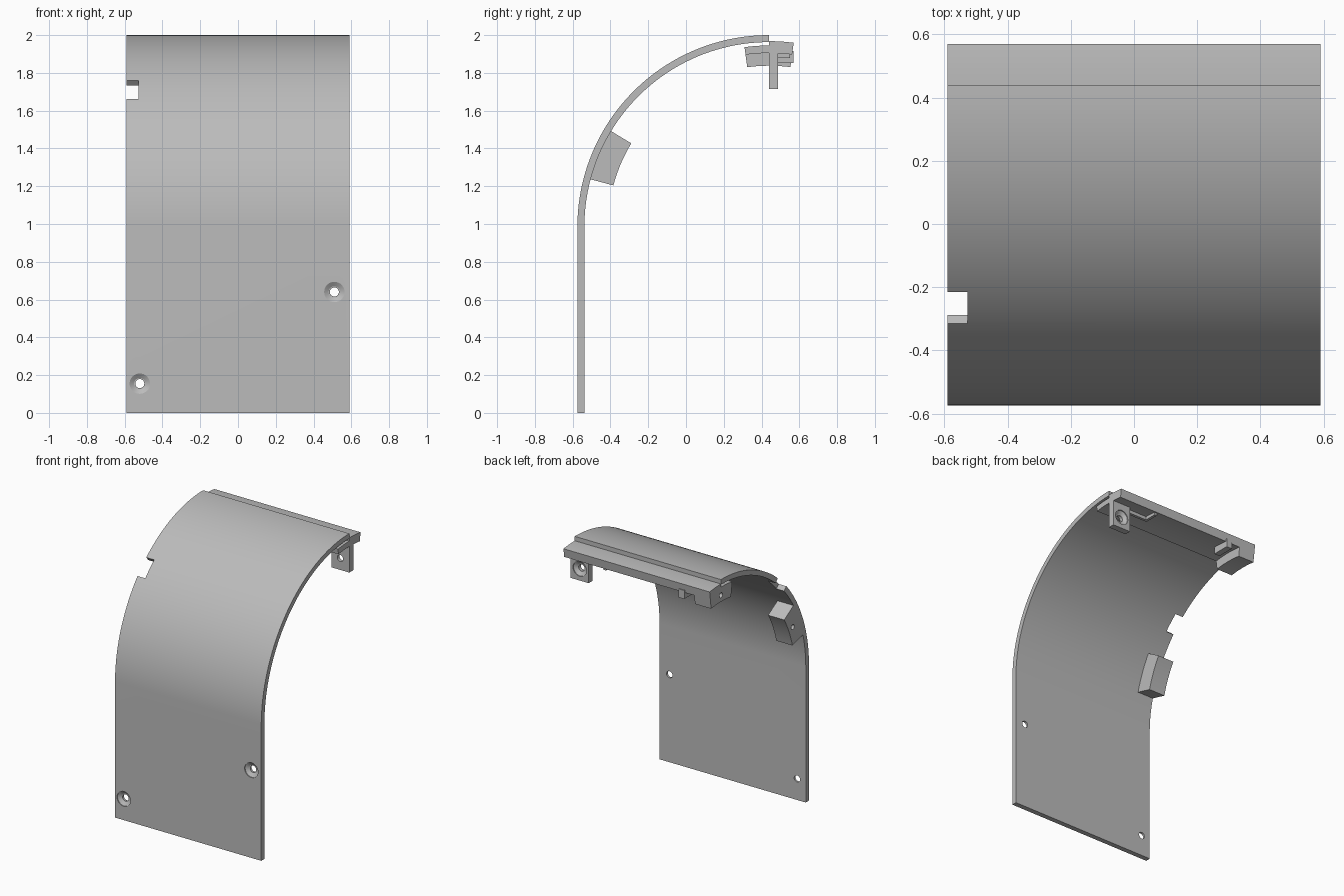
import bpy, bmesh, math
from mathutils import Matrix, Vector

cube = bpy.data.objects.get("Cube")
if cube:
    bpy.data.objects.remove(cube, do_unlink=True)

GREY = (0.5, 0.5, 0.5, 1)
mat = bpy.data.materials.new("plain grey")
mat.use_nodes = True
mat.diffuse_color = GREY
mat.node_tree.nodes["Principled BSDF"].inputs["Base Color"].default_value = GREY

# Shared arc centre, radii and half width
CY, CZ = 0.44, 0.985
R_OUT, R_IN, R_LAP, R_STRIP, R_BLOCK = 1.015, 0.978, 0.96, 0.92, 0.853
W = 0.59
LAP0, LAP1 = 97.6, 82.2


def arc(r, a0, a1, n=12):
    """Points (y, z) on the arc; 0 degrees faces the front, 90 is the top."""
    angles = [math.radians(a0 + (a1 - a0) * i / n) for i in range(n + 1)]
    return [(CY - r * math.cos(a), CZ + r * math.sin(a)) for a in angles]


def sector(r0, r1, a0, a1, n=12):
    return arc(r0, a0, a1, n) + arc(r1, a1, a0, n)


def finish(name, bm):
    bmesh.ops.recalc_face_normals(bm, faces=bm.faces)
    mesh = bpy.data.meshes.new(name)
    bm.to_mesh(mesh)
    bm.free()
    mesh.materials.append(mat)
    obj = bpy.data.objects.new(name, mesh)
    bpy.context.collection.objects.link(obj)
    return obj


def prism(name, profile, x0, x1):
    """Extrude a y-z profile along x."""
    bm = bmesh.new()
    face = bm.faces.new([bm.verts.new((x0, y, z)) for y, z in profile])
    out = bmesh.ops.extrude_face_region(bm, geom=[face])
    verts = [v for v in out["geom"] if isinstance(v, bmesh.types.BMVert)]
    bmesh.ops.translate(bm, verts=verts, vec=(x1 - x0, 0, 0))
    return finish(name, bm)


def box(name, x0, x1, y0, y1, z0, z1):
    return prism(name, [(y0, z0), (y1, z0), (y1, z1), (y0, z1)], x0, x1)


def drill(name, profile, origin, axis):
    """Turn a (radius, depth) profile around an axis."""
    bm = bmesh.new()
    turn = Matrix.Translation(origin) @ Vector((0, 0, 1)).rotation_difference(Vector(axis)).to_matrix().to_4x4()
    n = 32
    rings = []
    for r, d in profile:
        rings.append([bm.verts.new(turn @ Vector((r * math.cos(math.tau * i / n),
                                                  r * math.sin(math.tau * i / n), d)))
                      for i in range(n)])
    for a, b in zip(rings, rings[1:]):
        for i in range(n):
            j = (i + 1) % n
            bm.faces.new((a[i], a[j], b[j], b[i]))
    bm.faces.new(rings[0])
    bm.faces.new(rings[-1])
    return finish(name, bm)


def cut(obj, cutter):
    cutter.hide_render = True
    mod = obj.modifiers.new("cut", "BOOLEAN")
    mod.operation = "DIFFERENCE"
    mod.solver = "EXACT"
    mod.object = cutter
    bpy.context.view_layer.objects.active = obj
    bpy.ops.object.modifier_apply(modifier=mod.name)
    bpy.data.objects.remove(cutter, do_unlink=True)


# Countersunk screw hole and plain pilot hole
SCREW = [(0.054, -0.02), (0.054, 0.006), (0.03, 0.022), (0.024, 0.022), (0.024, 0.08)]
PILOT = [(0.018, -0.02), (0.018, 0.1)]

# Curved cover sheet: straight front wall rolling into the top
front = CY - R_OUT
back = CY - R_IN
shell = prism("cover_sheet",
              [(front, 0)] + arc(R_OUT, 0, 90, 64) + arc(R_IN, 90, 0, 64) + [(back, 0)], -W, W)
cut(shell, prism("notch_cutter", sector(0.9, 1.1, 41.9, 49.8), -W - 0.1, -0.527))
for x, z in ((0.51, 0.64), (-0.52, 0.155)):
    cut(shell, drill("screw_cutter", SCREW, (x, front, z), (0, 1, 0)))

# Lap strip under the rear edge, stepped down behind the sheet
strip = prism("lap_strip",
              arc(R_IN + 0.005, LAP0, 90) + arc(R_LAP, 90, LAP1) + arc(R_STRIP, LAP1, LAP0), -W, W)

# Screw tab hanging from the strip
tab = box("screw_tab", 0.445, W, 0.44, 0.487, 1.715, 1.93)
cut(tab, drill("screw_cutter", SCREW, (0.517, 0.487, 1.8), (0, -1, 0)))

# Side blocks with pilot holes
side_blocks = []
for name, a0, a1 in (("rear_side_block", LAP1, LAP0), ("front_side_block", 14.9, 31.2)):
    block = prism(name, sector(R_BLOCK, R_STRIP + 0.01 if a0 > 45 else R_IN + 0.005, a0, a1), -W, -0.46)
    y, z = arc(0.9, a0, a1, 2)[1]
    cut(block, drill("pilot_cutter", PILOT, (-W, y, z), (1, 0, 0)))
    side_blocks.append(block)

# Small stiffening ribs below the strip
ribs = [
    box("right_rib", -0.385, -0.34, 0.44, 0.57, 1.853, 1.915),
    box("left_rib", 0.26, 0.28, 0.44, 0.55, 1.88, 1.915),
    box("left_rib_wall", 0.27, 0.45, 0.44, 0.46, 1.88, 1.915),
]

bpy.ops.object.select_all(action="DESELECT")
for obj in [shell, strip, tab] + side_blocks + ribs:
    obj.select_set(True)
bpy.context.view_layer.objects.active = shell
bpy.ops.object.shade_smooth_by_angle(angle=math.radians(25))
